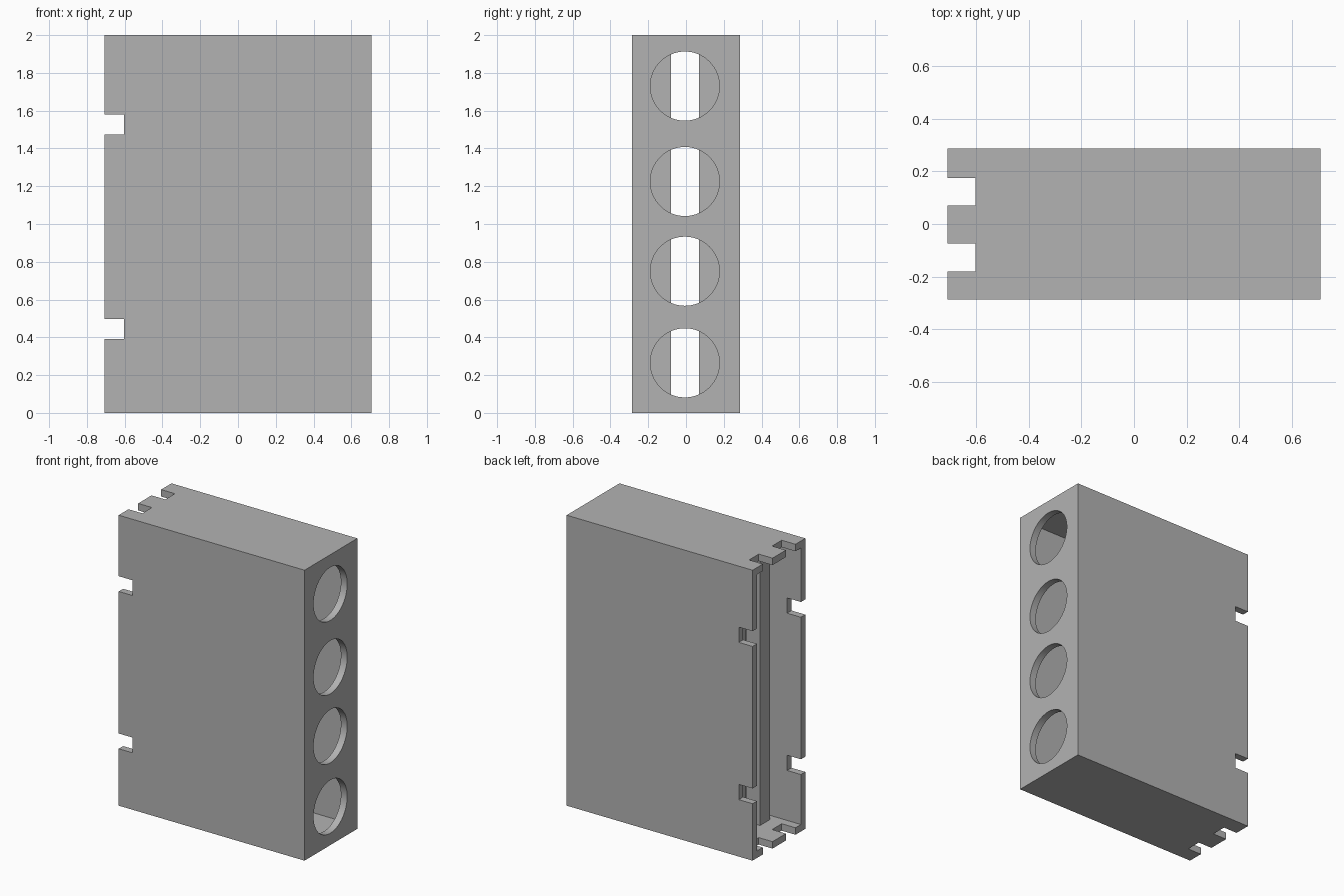
import bpy
import math
from mathutils import Vector

if "Cube" in bpy.data.objects:
    bpy.data.objects.remove(bpy.data.objects["Cube"], do_unlink=True)

# Overall half sizes, height, wall thickness and notch size
HX, HY, H, T, N = 0.708, 0.287, 2.0, 0.048, 0.105

grey = bpy.data.materials.new("plain_grey")
grey.use_nodes = True
grey.diffuse_color = (0.45, 0.45, 0.45, 1)
grey.node_tree.nodes["Principled BSDF"].inputs["Base Color"].default_value = (0.45, 0.45, 0.45, 1)


def box(name, low, high):
    """Box between two opposite corners."""
    low, high = Vector(low), Vector(high)
    bpy.ops.mesh.primitive_cube_add(size=1, location=(low + high) / 2)
    obj = bpy.context.object
    obj.name = name
    obj.scale = high - low
    bpy.ops.object.transform_apply(location=True, rotation=True, scale=True)
    obj.data.materials.append(grey)
    return obj


def cut(target, cutter):
    """Subtract the cutter from the target and discard it."""
    cutter.hide_render = True
    mod = target.modifiers.new("cut", "BOOLEAN")
    mod.operation = "DIFFERENCE"
    mod.solver = "EXACT"
    mod.object = cutter
    bpy.context.view_layer.objects.active = target
    bpy.ops.object.modifier_apply(modifier=mod.name)
    bpy.data.objects.remove(cutter, do_unlink=True)


# Hollow case, open on one narrow side
case = box("case", (-HX, -HY, 0), (HX, HY, H))
cut(case, box("cavity", (-HX - 0.1, -HY + T, T), (HX - T, HY - T, H - T)))

# Notches through the front and back walls at the open edge
for z in (0.392, 1.475):
    cut(case, box("side_notch", (-HX - 0.1, -HY - 0.1, z), (-HX + N, HY + 0.1, z + N)))

# Notches through the top and bottom walls at the open edge
for y in (-0.18, 0.07):
    cut(case, box("end_notch", (-HX - 0.1, y, -0.1), (-HX + N, y + N, H + 0.1)))

# Row of round openings in the closed narrow side
for z in (0.265, 0.75, 1.225, 1.73):
    bpy.ops.mesh.primitive_cylinder_add(vertices=64, radius=0.183, depth=0.3,
                                        location=(HX, -0.006, z),
                                        rotation=(0, math.pi / 2, 0))
    hole = bpy.context.object
    hole.data.materials.append(grey)
    cut(case, hole)

bpy.ops.object.select_all(action="DESELECT")
case.select_set(True)
bpy.context.view_layer.objects.active = case
bpy.ops.object.shade_smooth_by_angle(angle=math.radians(30))

# Two upright posts inside the case, behind the open side
for name, y in (("front_post", -0.19), ("back_post", 0.07)):
    box(name, (-HX + 0.2, y, T), (-HX + 0.2 + N, y + 0.11, H - T))
